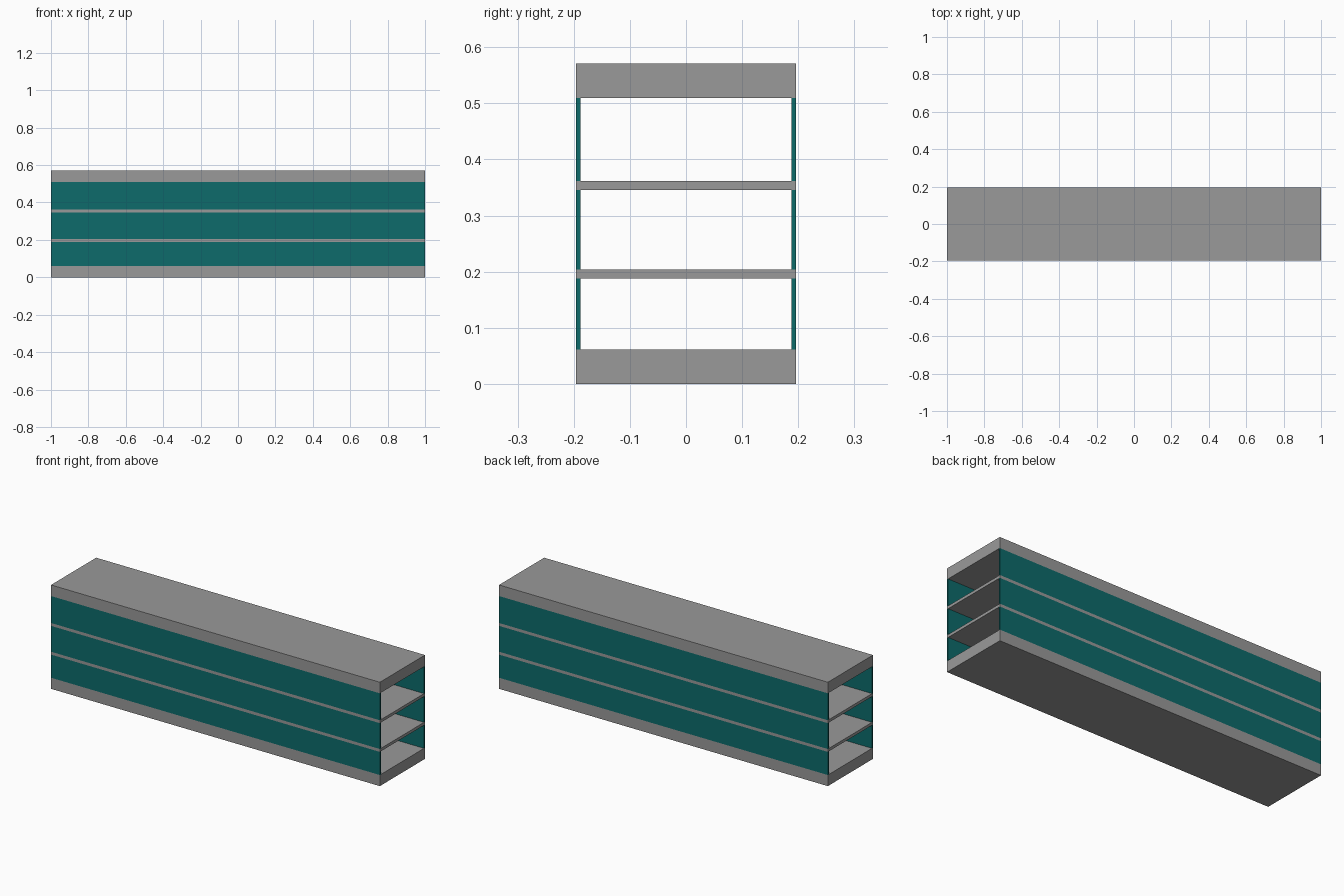
import bpy

cube = bpy.data.objects.get("Cube")
if cube:
    bpy.data.objects.remove(cube, do_unlink=True)


def material(name, rgb):
    mat = bpy.data.materials.new(name)
    mat.use_nodes = True
    colour = (*rgb, 1.0)
    mat.diffuse_color = colour
    mat.node_tree.nodes["Principled BSDF"].inputs["Base Color"].default_value = colour
    return mat


def box(name, low, high, mat):
    """Axis-aligned box between two corners."""
    centre = [(a + b) / 2 for a, b in zip(low, high)]
    bpy.ops.mesh.primitive_cube_add(size=1, location=centre)
    obj = bpy.context.object
    obj.name = name
    obj.scale = [b - a for a, b in zip(low, high)]
    bpy.ops.object.transform_apply(location=False, rotation=False, scale=True)
    obj.data.materials.append(mat)
    return obj


grey = material("concrete grey", (0.32, 0.32, 0.32))
teal = material("teal glass", (0.004, 0.145, 0.145))

LENGTH, DEPTH, GLASS = 1.0, 0.196, 0.008

# Horizontal slabs, from the ground up: name, bottom, top
slabs = [
    ("base_slab", 0.0, 0.061),
    ("lower_floor", 0.188, 0.204),
    ("upper_floor", 0.346, 0.362),
    ("roof_slab", 0.51, 0.571),
]
for name, bottom, top in slabs:
    box(name, (-LENGTH, -DEPTH, bottom), (LENGTH, DEPTH, top), grey)

# Glass panels along front and back of each storey; the ends stay open
storeys = ("lower", "middle", "upper")
for storey, below, above in zip(storeys, slabs, slabs[1:]):
    for side, y in (("front", -DEPTH), ("back", DEPTH - GLASS)):
        box(f"{storey}_{side}_glass", (-LENGTH, y, below[2]),
            (LENGTH, y + GLASS, above[1]), teal)
